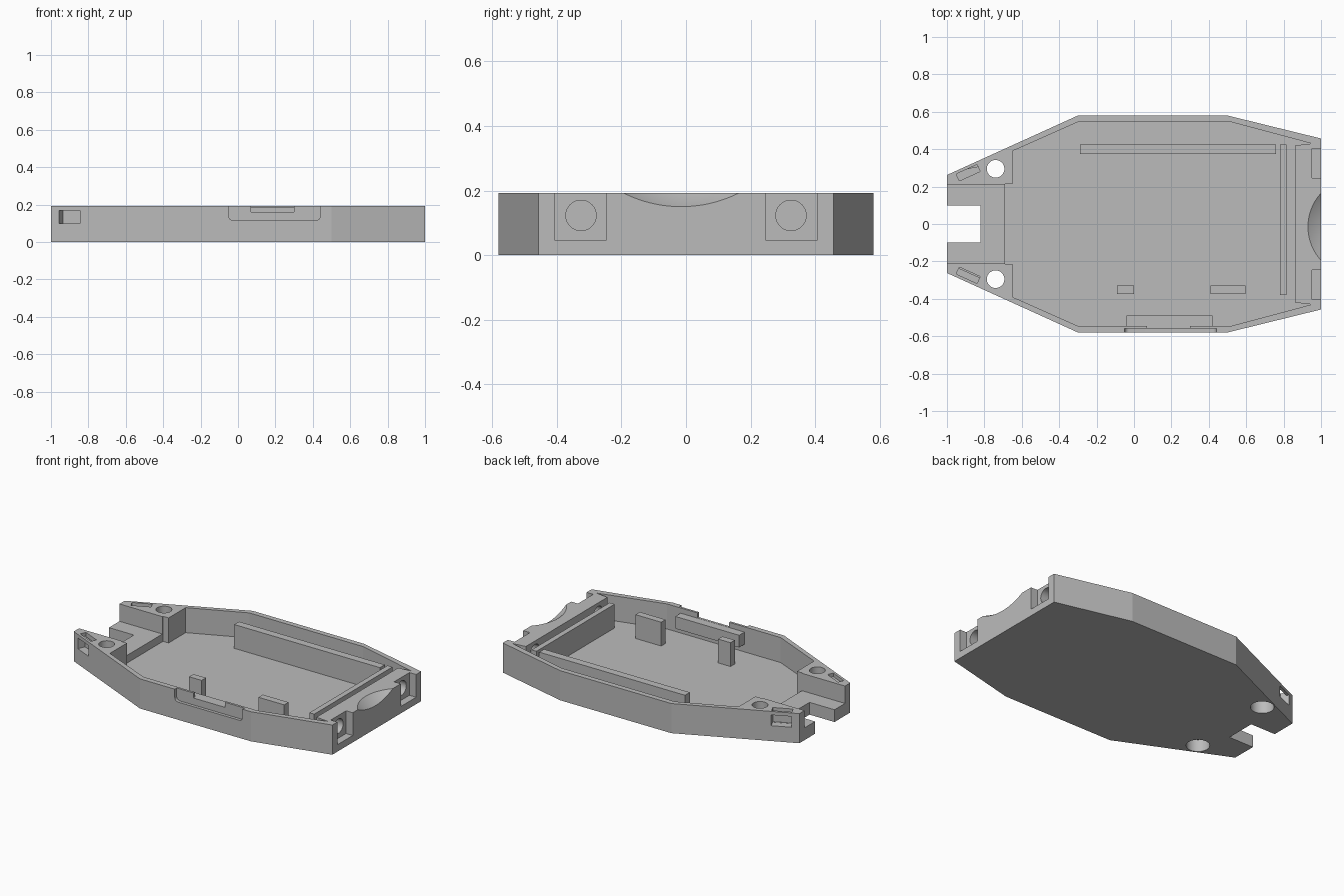
import bpy, math
from mathutils import Vector

if "Cube" in bpy.data.objects:
    bpy.data.objects.remove(bpy.data.objects["Cube"], do_unlink=True)

TOP = 0.193      # rim height
FLOOR = 0.03     # inner floor height
OVER = 0.3       # cutters reach past the rim

grey = bpy.data.materials.new("plain grey")
grey.use_nodes = True
grey.diffuse_color = (0.5, 0.5, 0.5, 1)
grey.node_tree.nodes["Principled BSDF"].inputs["Base Color"].default_value = (0.5, 0.5, 0.5, 1)


def prism(name, outline, z0, z1):
    """Extrude a counter-clockwise outline from z0 to z1."""
    n = len(outline)
    verts = [(x, y, z) for z in (z0, z1) for x, y in outline]
    faces = [list(range(n))[::-1], list(range(n, 2 * n))]
    faces += [(i, (i + 1) % n, (i + 1) % n + n, i + n) for i in range(n)]
    mesh = bpy.data.meshes.new(name)
    mesh.from_pydata(verts, [], faces)
    mesh.materials.append(grey)
    obj = bpy.data.objects.new(name, mesh)
    bpy.context.collection.objects.link(obj)
    return obj


def box(name, x0, x1, y0, y1, z0, z1):
    return prism(name, [(x0, y0), (x1, y0), (x1, y1), (x0, y1)], z0, z1)


def cylinder(center, radius, depth, rotation=(0, 0, 0)):
    bpy.ops.mesh.primitive_cylinder_add(vertices=48, radius=radius, depth=depth,
                                        location=center, rotation=rotation)
    return bpy.context.object


def mirrored(half):
    """Close a +y half outline with its reflection."""
    return half + [(x, -y) for x, y in reversed(half)]


def cut(target, cutter):
    cutter.hide_render = True
    bpy.context.view_layer.objects.active = target
    mod = target.modifiers.new("cut", 'BOOLEAN')
    mod.operation = 'DIFFERENCE'
    mod.solver = 'EXACT'
    mod.object = cutter
    bpy.ops.object.modifier_apply(modifier=mod.name)
    bpy.data.objects.remove(cutter, do_unlink=True)


# Tray body and its hollow
tray = prism("tray_body", mirrored([(1, 0.457), (0.5, 0.58), (-0.3, 0.58), (-1, 0.262)]), 0, TOP)
hollow = [(0.86, 0.42), (0.95, 0.43), (0.52, 0.545), (-0.3, 0.545),
          (-0.65, 0.39), (-0.65, 0.214), (-0.69, 0.214)]
cut(tray, prism("hollow", mirrored(hollow), FLOOR, OVER))

# Lowered step and open slot at the narrow end
cut(tray, box("step_cut", -1.1, -0.68, -0.208, 0.208, 0.08, OVER))
cut(tray, box("slot_cut", -1.1, -0.82, -0.1, 0.1, -0.1, OVER))

slope = math.atan2(0.318, 0.7)
for side in (1, -1):
    # Screw holes, wider underneath
    cut(tray, cylinder((-0.74, 0.295 * side, 0.1), 0.047, 0.5))
    cut(tray, cylinder((-0.74, 0.295 * side, 0), 0.07, 0.16))

    # Strap slots: a vertical slot meeting a window in the sloping wall
    along = Vector((math.cos(slope), math.sin(slope)))
    inward = Vector((math.sin(slope), -math.cos(slope)))
    start = Vector((-0.957, 0.262 + 0.043 * math.tan(slope)))
    for name, d0, d1, z0, z1 in (("strap_slot", 0.016, 0.056, 0.101, OVER),
                                 ("strap_window", -0.03, 0.05, 0.1, 0.17)):
        pts = [start + inward * d + along * a
               for d, a in ((d1, 0), (d1, 0.122), (d0, 0.122), (d0, 0))]
        outline = [(p.x, p.y * side) for p in pts]
        cut(tray, prism(name, outline[::side], z0, z1))

    # Square pockets and round ports in the wide end
    y0, y1 = sorted((0.247 * side, 0.405 * side))
    cut(tray, box("pocket", 0.952, 1.1, y0, y1, 0.045, OVER))
    cut(tray, cylinder((0.93, 0.325 * side, 0.123), 0.047, 0.2, (0, math.pi / 2, 0)))

# Scooped thumb dish in the wide end
bpy.ops.mesh.primitive_uv_sphere_add(segments=96, ring_count=64, radius=0.4436,
                                     location=(1.196, -0.015, 0.548))
cut(tray, bpy.context.object)

# Rounded recess on the front wall, with a notch through the remaining rim
r, x0, x1, z0 = 0.025, -0.05, 0.44, 0.115
corners = []
for cx, first in ((x0 + r, math.pi), (x1 - r, 1.5 * math.pi)):
    for i in range(7):
        a = first + i * math.pi / 12
        corners.append((cx + r * math.cos(a), z0 + r + r * math.sin(a)))
recess = prism("recess", corners + [(x1, OVER), (x0, OVER)], 0, 0.14)
for v in recess.data.vertices:
    x, z, d = v.co
    v.co = (x, -0.56 - d, z)
cut(tray, recess)
cut(tray, box("rim_notch", 0.07, 0.3, -0.7, -0.52, 0.16, OVER))

# Inner ledge, dividers and posts standing on the floor
BASE = FLOOR - 0.01
RAIL = 0.185
box("latch_ledge", -0.04, 0.42, -0.55, -0.49, 0.08, 0.159)
box("long_divider", -0.29, 0.76, 0.375, 0.425, BASE, RAIL)
box("cross_divider", 0.78, 0.815, -0.38, 0.425, BASE, RAIL)
box("narrow_post", -0.09, 0, -0.375, -0.33, BASE, RAIL)
box("wide_post", 0.41, 0.595, -0.375, -0.33, BASE, RAIL)

# One colour, with curved cuts smoothed
tray.data.materials.clear()
tray.data.materials.append(grey)
for face in tray.data.polygons:
    face.material_index = 0
bpy.ops.object.select_all(action='DESELECT')
tray.select_set(True)
bpy.context.view_layer.objects.active = tray
bpy.ops.object.shade_smooth_by_angle(angle=math.radians(12))
